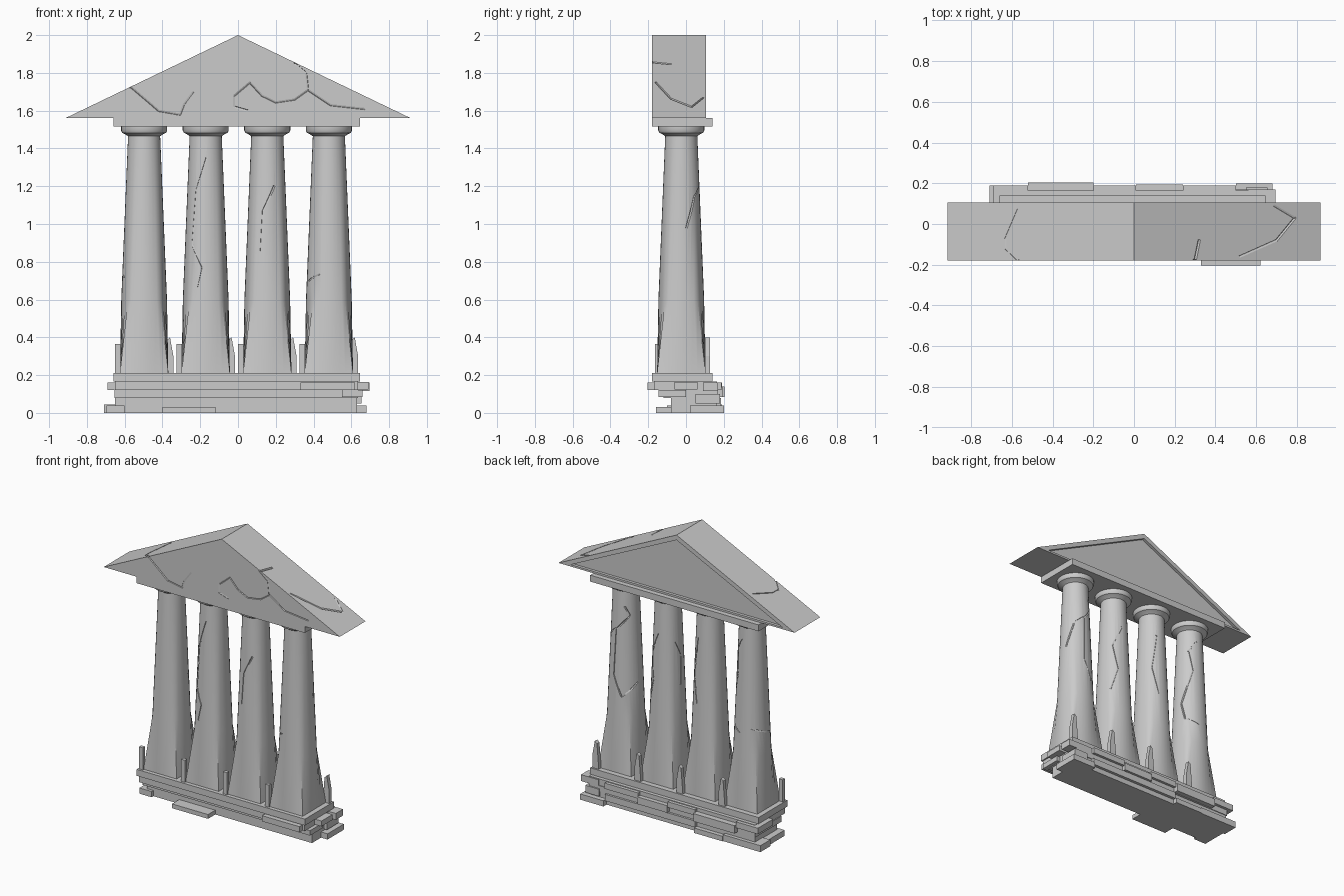
import bpy, bmesh, math
from mathutils import Vector

if "Cube" in bpy.data.objects:
    bpy.data.objects.remove(bpy.data.objects["Cube"])

CY = -0.025                      # depth of the column row
COLS = [-0.497, -0.171, 0.155, 0.481]


def finish(name, bm):
    bmesh.ops.recalc_face_normals(bm, faces=bm.faces)
    me = bpy.data.meshes.new(name)
    bm.to_mesh(me)
    bm.free()
    ob = bpy.data.objects.new(name, me)
    bpy.context.collection.objects.link(ob)
    return ob


def prism(name, pts, y0, y1):
    """Extrude an x-z outline along y."""
    bm = bmesh.new()
    a = [bm.verts.new((x, y0, z)) for x, z in pts]
    b = [bm.verts.new((x, y1, z)) for x, z in pts]
    n = len(pts)
    bm.faces.new(a)
    bm.faces.new(b[::-1])
    for i in range(n):
        j = (i + 1) % n
        bm.faces.new((a[i], b[i], b[j], a[j]))
    return finish(name, bm)


def box(name, x0, x1, y0, y1, z0, z1):
    return prism(name, [(x0, z0), (x1, z0), (x1, z1), (x0, z1)], y0, y1)


def carve(ob, paths, r=0.006):
    """Cut thin crack grooves along polylines."""
    bm = bmesh.new()
    for path in paths:
        for p, q in zip(path, path[1:]):
            p, q = Vector(p), Vector(q)
            d = (q - p).normalized()
            p, q = p - d * r * 0.4, q + d * r * 0.4
            u = d.orthogonal().normalized()
            v = d.cross(u)
            rings = [[bm.verts.new(c + (u * math.cos(t) + v * math.sin(t)) * r)
                      for t in (0.3, 0.3 + math.pi / 2, 0.3 + math.pi, 0.3 + math.pi * 1.5)]
                     for c in (p, q)]
            bm.faces.new(rings[0][::-1])
            bm.faces.new(rings[1])
            for i in range(4):
                j = (i + 1) % 4
                bm.faces.new((rings[0][i], rings[0][j], rings[1][j], rings[1][i]))
    cutter = finish("crack_cutter", bm)
    cutter.hide_render = True
    m = ob.modifiers.new("cracks", 'BOOLEAN')
    m.operation, m.solver, m.object = 'DIFFERENCE', 'EXACT', cutter
    m.use_self = True
    dg = bpy.context.evaluated_depsgraph_get()
    dg.update()
    new = bpy.data.meshes.new_from_object(ob.evaluated_get(dg))
    ob.modifiers.clear()
    if len(new.polygons) >= len(ob.data.polygons):
        ob.data = new
    bpy.data.objects.remove(cutter)


def smooth(ob):
    bpy.ops.object.select_all(action='DESELECT')
    ob.select_set(True)
    bpy.context.view_layer.objects.active = ob
    bpy.ops.object.shade_smooth_by_angle(angle=math.radians(30))


# Column: square foot blending into a tapered round shaft with a capital
def column(name, cx, n=32):
    bm = bmesh.new()
    rings = []
    for r, z in [(0.128, 0.21), (0.121, 0.6), (0.085, 1.465), (0.1, 1.475),
                 (0.116, 1.483), (0.122, 1.495), (0.122, 1.516)]:
        ring = []
        for i in range(n):
            t = 2 * math.pi * i / n
            c, s = math.cos(t), math.sin(t)
            k = r / max(abs(c), abs(s)) if z < 0.3 else r
            ring.append(bm.verts.new((cx + k * c, CY + k * s, z)))
        rings.append(ring)
    for a, b in zip(rings, rings[1:]):
        for i in range(n):
            j = (i + 1) % n
            bm.faces.new((a[i], a[j], b[j], b[i]))
    bm.faces.new(rings[0][::-1])
    bm.faces.new(rings[-1])
    return finish(name, bm)


def on_shaft(cx, pts):
    """Crack path given as (angle, height) wrapped on the shaft."""
    out = []
    for (a0, z0), (a1, z1) in zip(pts, pts[1:]):
        steps = max(1, round(abs(a1 - a0) / 12))
        for i in range(steps):
            out.append((a0 + (a1 - a0) * i / steps, z0 + (z1 - z0) * i / steps))
    out.append(pts[-1])
    res = []
    for a, z in out:
        r = 0.121 - (z - 0.6) * 0.0416
        t = math.radians(a)
        res.append((cx + r * math.cos(t), CY + r * math.sin(t), z))
    return res


cracks = [
    [[(80, 1.38), (45, 1.3), (62, 1.15), (20, 0.9), (35, 0.78), (80, 0.74)],
     [(205, 0.72), (160, 0.75), (120, 0.78)]],
    [[(-87, 1.35), (-120, 1.18), (-130, 0.89), (-98, 0.77), (-110, 0.66)],
     [(70, 1.3), (50, 1.05), (75, 0.85)]],
    [[(-68, 1.2), (-103, 1.07), (-108, 0.86)],
     [(85, 1.25), (45, 1.1), (65, 0.92), (40, 0.76)],
     [(150, 1.2), (175, 1.1), (170, 0.9)]],
    [[(-155, 0.70), (-115, 0.735)],
     [(120, 1.36), (140, 1.3), (85, 1.2), (80, 0.88), (110, 0.74), (165, 0.83)],
     [(80, 1.2), (45, 1.15), (15, 0.98)]],
]
for i, cx in enumerate(COLS):
    col = column(f"column_{i + 1}", cx)
    carve(col, [on_shaft(cx, p) for p in cracks[i]])
    smooth(col)
    # Upright shards at two corners of each column foot
    box(f"front_shard_{i + 1}", cx - 0.155, cx - 0.125, -0.165, -0.14, 0.20, 0.365)
    prism(f"back_shard_{i + 1}",
          [(cx + 0.105, 0.2), (cx + 0.155, 0.2), (cx + 0.155, 0.3), (cx + 0.137, 0.40), (cx + 0.12, 0.385)],
          0.10, 0.128)

# Pediment with a shallow recessed panel on the back
W, Z0, SLOPE = 0.915, 1.56, 0.44 / 0.915
bm = bmesh.new()


def tri(w, z0, z1, y):
    return [bm.verts.new(p) for p in ((-w, y, z0), (w, y, z0), (0, y, z1))]


loops = [tri(W, Z0, 2, -0.18), tri(W, Z0, 2, 0.105),
         tri(0.82, 1.573, 1.965, 0.105), tri(0.82, 1.573, 1.965, 0.085)]
bm.faces.new(loops[0])
bm.faces.new(loops[-1][::-1])
for a, b in zip(loops, loops[1:]):
    for i in range(3):
        j = (i + 1) % 3
        bm.faces.new((a[i], b[i], b[j], a[j]))
pediment = finish("pediment", bm)

front = [
    [(-.566, 1.725), (-.466, 1.64), (-.42, 1.6), (-.307, 1.58), (-.286, 1.635), (-.238, 1.70)],
    [(.05, 1.6), (-.02, 1.62), (-.02, 1.68), (.063, 1.75), (.127, 1.68), (.2, 1.645),
     (.30, 1.66), (.37, 1.71), (.49, 1.63), (.67, 1.61)],
    [(.37, 1.71), (.36, 1.8), (.29, 1.857)],
]
roof = [
    [(-.57, .07), (-.63, -.07), (-.63, -.12), (-.57, -.178)],
    [(.69, .09), (.79, .03), (.70, -.08), (.52, -.16)],
    [(.32, -.08), (.30, -.178)],
]
carve(pediment, [[(x, -0.18, z) for x, z in p] for p in front] +
      [[(x, y, 2 - SLOPE * abs(x)) for x, y in p] for p in roof], 0.007)

# Slabs above and below the columns
box("top_slab", -0.66, 0.645, -0.18, 0.14, 1.515, 1.56)
box("floor_slab", -0.66, 0.645, -0.18, 0.14, 0.165, 0.21)

# Rubble foundation: core courses, then bricks that stick out
box("course_top", -0.65, 0.635, -0.17, 0.165, 0.12, 0.165)
box("course_middle", -0.655, 0.635, -0.12, 0.17, 0.08, 0.12)
box("course_low", -0.65, 0.63, -0.08, 0.165, 0.035, 0.08)
box("course_bottom", -0.66, 0.63, -0.08, 0.165, 0.0, 0.035)
bricks = [
    (-0.69, -0.52, 0.02, 0.19, 0.12, 0.162), (-0.52, -0.20, 0.05, 0.205, 0.085, 0.14),
    (-0.20, 0.01, 0.05, 0.188, 0.12, 0.16), (0.01, 0.24, 0.05, 0.195, 0.085, 0.135),
    (0.24, 0.50, 0.05, 0.188, 0.12, 0.16), (0.50, 0.68, 0.02, 0.2, 0.0, 0.04),
    (-0.71, -0.42, 0.08, 0.19, 0.0, 0.045), (-0.42, -0.20, 0.05, 0.195, 0.0, 0.035),
    (-0.20, 0.50, 0.05, 0.185, 0.035, 0.08), (0.33, 0.62, -0.205, 0.0, 0.12, 0.16),
    (0.56, 0.695, 0.09, 0.17, 0.115, 0.16), (0.55, 0.66, -0.145, 0.0, 0.085, 0.12),
    (0.55, 0.655, 0.05, 0.18, 0.05, 0.1), (-0.40, -0.12, -0.16, 0.0, 0.0, 0.03),
    (-0.695, -0.6, -0.1, 0.1, 0.0, 0.04), (0.55, 0.69, -0.06, 0.06, 0.125, 0.163),
]
for i, b in enumerate(bricks):
    box(f"foundation_brick_{i + 1}", *b)
